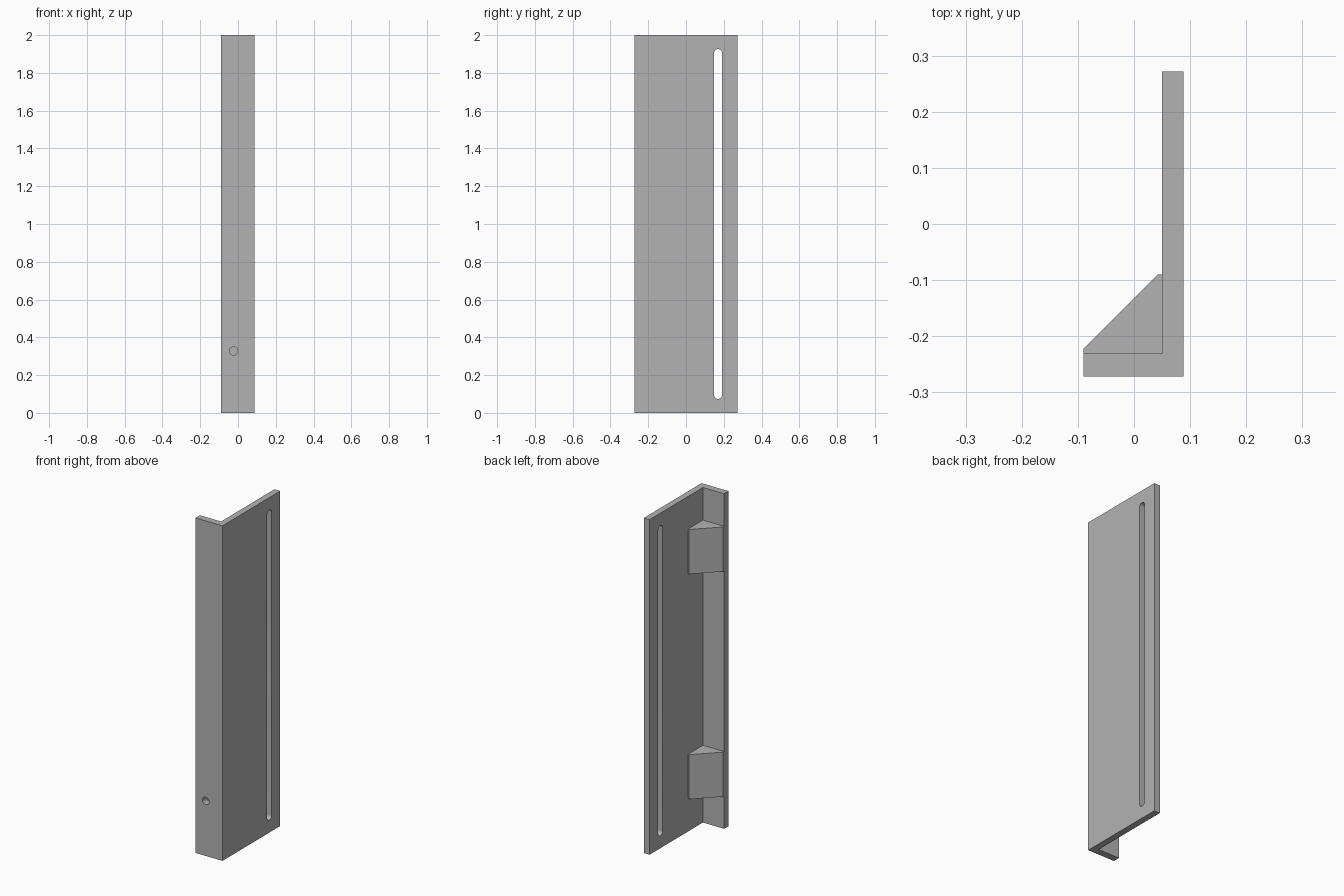
import bpy, bmesh, math
from mathutils import Matrix

if "Cube" in bpy.data.objects:
    bpy.data.objects.remove(bpy.data.objects["Cube"])

# Main dimensions
HEIGHT = 2.0
X0, X1, X_IN = -0.09, 0.088, 0.05          # flange edge, plate outside, plate inside
Y0, Y1, Y_IN = -0.272, 0.272, -0.231       # flange outside, plate edge, flange inside
HOLE_X, HOLE_Z = -0.023, (0.328, 1.672)
BLOCK_HALF = 0.133

grey = bpy.data.materials.new("plain grey")
grey.use_nodes = True
grey.diffuse_color = (0.45, 0.45, 0.45, 1)
grey.node_tree.nodes["Principled BSDF"].inputs["Base Color"].default_value = grey.diffuse_color


def prism(name, outline, low, high, turn=Matrix()):
    """Extrude an outline from low to high along its normal, then turn it."""
    bm = bmesh.new()
    face = bm.faces.new([bm.verts.new((x, y, low)) for x, y in outline])
    top = bmesh.ops.extrude_face_region(bm, geom=[face])["geom"]
    bmesh.ops.translate(bm, vec=(0, 0, high - low),
                        verts=[v for v in top if isinstance(v, bmesh.types.BMVert)])
    bm.transform(turn)
    bmesh.ops.recalc_face_normals(bm, faces=bm.faces)
    mesh = bpy.data.meshes.new(name)
    bm.to_mesh(mesh)
    bm.free()
    mesh.materials.append(grey)
    obj = bpy.data.objects.new(name, mesh)
    bpy.context.collection.objects.link(obj)
    return obj


def pill(u, v_low, v_high, radius, steps=16):
    """Round-ended slot outline; a plain circle when both ends meet."""
    pts = []
    for centre, start in ((v_high, 0), (v_low, math.pi)):
        last = steps + 1 if v_low != v_high else steps
        for i in range(last):
            a = start + math.pi * i / steps
            pts.append((u + radius * math.cos(a), centre + radius * math.sin(a)))
    return pts


def cut(obj, cutters):
    """Subtract the cutters for good and remove them."""
    for c in cutters:
        c.hide_render = True
        mod = obj.modifiers.new("cut", "BOOLEAN")
        mod.operation, mod.solver, mod.object = "DIFFERENCE", "EXACT", c
    graph = bpy.context.evaluated_depsgraph_get()
    mesh = bpy.data.meshes.new_from_object(obj.evaluated_get(graph))
    obj.modifiers.clear()
    obj.data = mesh
    for c in cutters:
        bpy.data.objects.remove(c)


def smooth(obj):
    bpy.ops.object.select_all(action="DESELECT")
    obj.select_set(True)
    bpy.context.view_layer.objects.active = obj
    bpy.ops.object.shade_smooth_by_angle(angle=math.radians(30))


# Outline (u, v) and depth w mapped to world axes
ALONG_X = Matrix(((0, 0, 1, 0), (1, 0, 0, 0), (0, 1, 0, 0), (0, 0, 0, 1)))
ALONG_Y = Matrix(((1, 0, 0, 0), (0, 0, 1, 0), (0, 1, 0, 0), (0, 0, 0, 1)))

# Angle bracket: wide plate and short front flange
bracket = prism("angle_bracket", [(X0, Y0), (X1, Y0), (X1, Y1), (X_IN, Y1),
                                  (X_IN, Y_IN), (X0, Y_IN)], 0, HEIGHT)
slots = [prism("slot_cutter", pill(y, 0.095, HEIGHT - 0.095, 0.021), 0, 0.2, ALONG_X)
         for y in (-0.025, 0.17)]
holes = [prism("hole_cutter", pill(HOLE_X, z, z, 0.022), -0.4, -0.2, ALONG_Y)
         for z in HOLE_Z]
cut(bracket, slots + holes)
smooth(bracket)

# Corner blocks with a wide bore behind each flange hole
for label, z in zip(("lower", "upper"), HOLE_Z):
    block = prism(label + "_corner_block",
                  [(X0, Y_IN), (X_IN, Y_IN), (X_IN, -0.09), (0.042, -0.09), (X0, -0.222)],
                  z - BLOCK_HALF, z + BLOCK_HALF)
    cut(block, [prism("bore_cutter", pill(HOLE_X, z, z, 0.043), -0.3, 0, ALONG_Y)])
    smooth(block)
